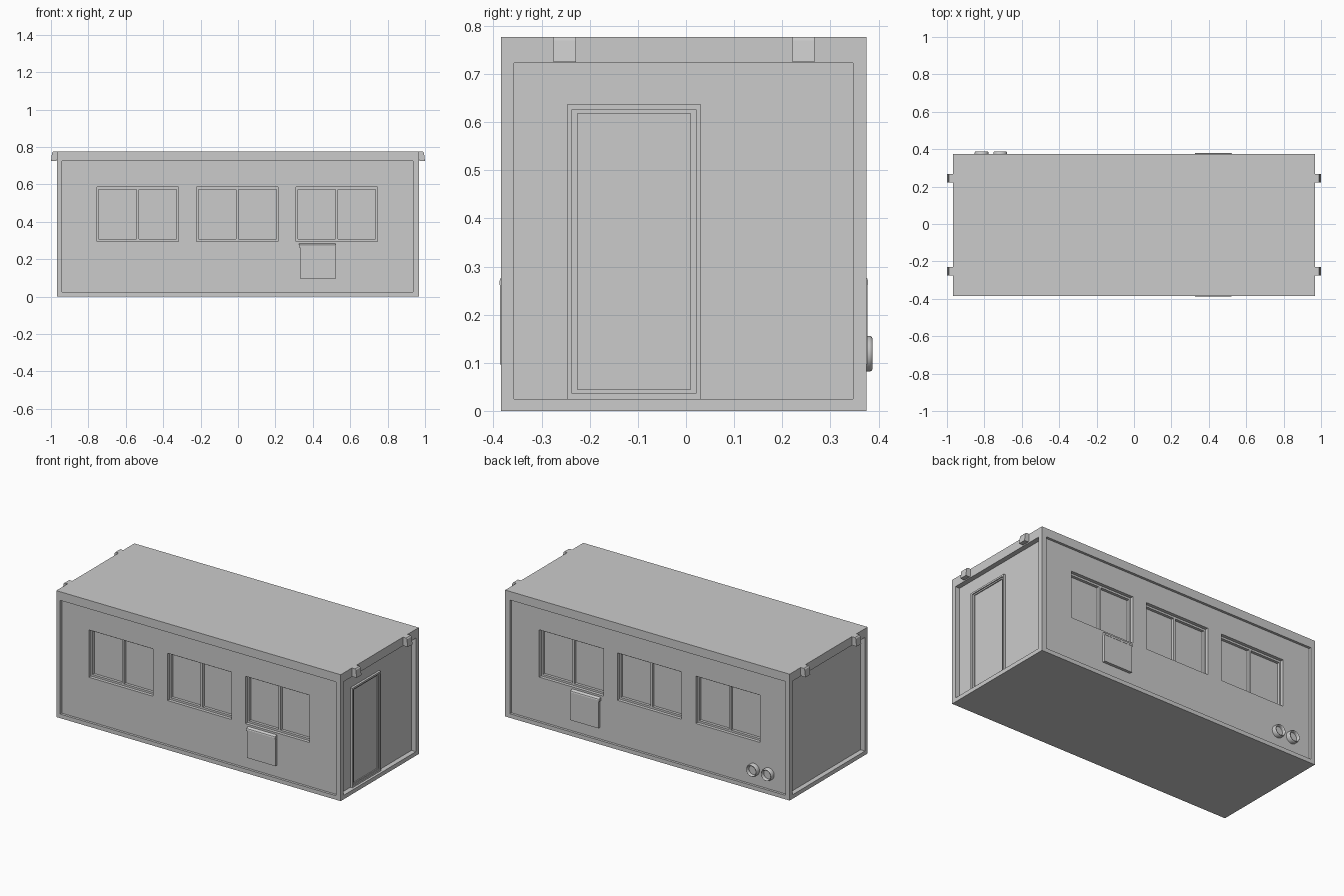
import bpy, bmesh, math
from mathutils import Matrix

if "Cube" in bpy.data.objects:
    bpy.data.objects.remove(bpy.data.objects["Cube"])

XB, YF, YB, H = 0.967, -0.384, 0.375, 0.777   # shell extents
REC_Y, REC_X = 0.015, 0.03                    # wall recess depths
SIDES = ((YF, 1), (YB, -1))                   # wall plane, inward direction


def finish(name, bm):
    bmesh.ops.recalc_face_normals(bm, faces=bm.faces)
    me = bpy.data.meshes.new(name)
    bm.to_mesh(me)
    bm.free()
    ob = bpy.data.objects.new(name, me)
    bpy.context.collection.objects.link(ob)
    return ob


def boxes(name, specs):
    """One mesh made of boxes given as (x0, x1, y0, y1, z0, z1)."""
    bm = bmesh.new()
    for s in specs:
        x, y, z = (sorted(s[i:i + 2]) for i in (0, 2, 4))
        m = Matrix.Translation([(a[0] + a[1]) / 2 for a in (x, y, z)])
        m = m @ Matrix.Diagonal([a[1] - a[0] for a in (x, y, z)] + [1])
        bmesh.ops.create_cube(bm, size=1, matrix=m)
    return finish(name, bm)


def prism(name, profile, to3d, a, b):
    """Extrude a 2D profile between a and b."""
    bm = bmesh.new()
    f = bm.faces.new([bm.verts.new(to3d(u, v, a)) for u, v in profile])
    ext = bmesh.ops.extrude_face_region(bm, geom=[f])["geom"]
    n = len(profile)
    new = [e for e in ext if isinstance(e, bmesh.types.BMFace)][0]
    d = [q - p for p, q in zip(to3d(0, 0, a), to3d(0, 0, b))]
    bmesh.ops.translate(bm, verts=new.verts, vec=d)
    if len([g for g in bm.faces if len(g.verts) == n]) < 2:
        bm.faces.new(list(bm.verts)[:n])
    return finish(name, bm)


def cut(target, cutter):
    cutter.hide_render = True
    mod = target.modifiers.new("cut", "BOOLEAN")
    mod.operation, mod.solver, mod.object = "DIFFERENCE", "EXACT", cutter
    bpy.context.view_layer.objects.active = target
    bpy.ops.object.modifier_apply(modifier=mod.name)
    bpy.data.objects.remove(cutter)


# cabin shell with recessed wall panels on all four sides
shell = boxes("cabin_shell", [(-XB, XB, YF, YB, 0, H)])
panels = [(-0.94, 0.935, y - s * 0.1, y + s * REC_Y, 0.025, 0.724) for y, s in SIDES]
panels += [(s * (XB + 0.1), s * (XB - REC_X), -0.357, 0.347, 0.025, 0.723) for s in (-1, 1)]
cut(shell, boxes("panel_cutter", panels))

# window openings, then two panes sunk deeper in each
openings, panes = [], []
for y, s in SIDES:
    for c in (-0.537, -0.003, 0.528):
        openings.append((c - 0.218, c + 0.218, y - s * 0.05, y + s * (REC_Y + 0.02), 0.295, 0.586))
        for a, b in ((-0.208, -0.007), (0.007, 0.208)):
            panes.append((c + a, c + b, y - s * 0.05, y + s * (REC_Y + 0.037), 0.307, 0.574))
cut(shell, boxes("opening_cutter", openings))
cut(shell, boxes("pane_cutter", panes))

# door: raised frame with stepped, sunken leaf
xw = XB - REC_X
door = boxes("door", [(xw - 0.02, xw + 0.014, -0.247, 0.031, 0.025, 0.637)])
cut(door, boxes("door_step_cutter", [(xw + 0.008, xw + 0.1, -0.237, 0.021, 0.036, 0.626)]))
cut(door, boxes("door_leaf_cutter", [(xw + 0.002, xw + 0.1, -0.225, 0.009, 0.045, 0.618)]))

# utility boxes with sloped hood, front and back
for (y, s), label in zip(SIDES, ("front", "back")):
    boxes(label + "_utility_box", [(0.332, 0.524, y - s * 0.002, y + s * 0.03, 0.097, 0.262)])
    hood = [(y + s * 0.03, 0.283), (y + s * 0.012, 0.283), (y - s * 0.001, 0.276),
            (y - s * 0.0035, 0.27), (y - s * 0.0035, 0.262), (y + s * 0.03, 0.262)]
    prism(label + "_utility_hood", hood, lambda u, v, w: (w, u, v), 0.327, 0.522)

# roof hooks on both ends
hook = [(0.955, H), (0.988, H), (0.994, 0.77), (1.0, 0.725), (0.972, 0.725), (0.966, 0.735), (0.955, 0.735)]
for s in (-1, 1):
    for y in (-0.252, 0.244):
        prism("roof_hook", [(s * u, v) for u, v in hook], lambda u, v, w: (u, w, v), y - 0.023, y + 0.023)

# round vents on the back wall, lathed rim with sunken disc
rim = [(0.037, 0.358), (0.037, 0.381), (0.0355, 0.385), (0.033, 0.387),
       (0.030, 0.385), (0.0285, 0.381), (0.0285, 0.368)]
N = 32
for x in (-0.815, -0.715):
    bm = bmesh.new()
    rings = [[bm.verts.new((x + r * math.cos(t), y, 0.119 + r * math.sin(t)))
              for t in (2 * math.pi * i / N for i in range(N))] for r, y in rim]
    for a, b in zip(rings, rings[1:]):
        for i in range(N):
            bm.faces.new((a[i], a[(i + 1) % N], b[(i + 1) % N], b[i]))
    bm.faces.new(rings[-1])
    bm.faces.new(rings[0])
    vent = finish("round_vent", bm)
    bpy.ops.object.select_all(action="DESELECT")
    vent.select_set(True)
    bpy.context.view_layer.objects.active = vent
    bpy.ops.object.shade_smooth_by_angle(angle=math.radians(40))
